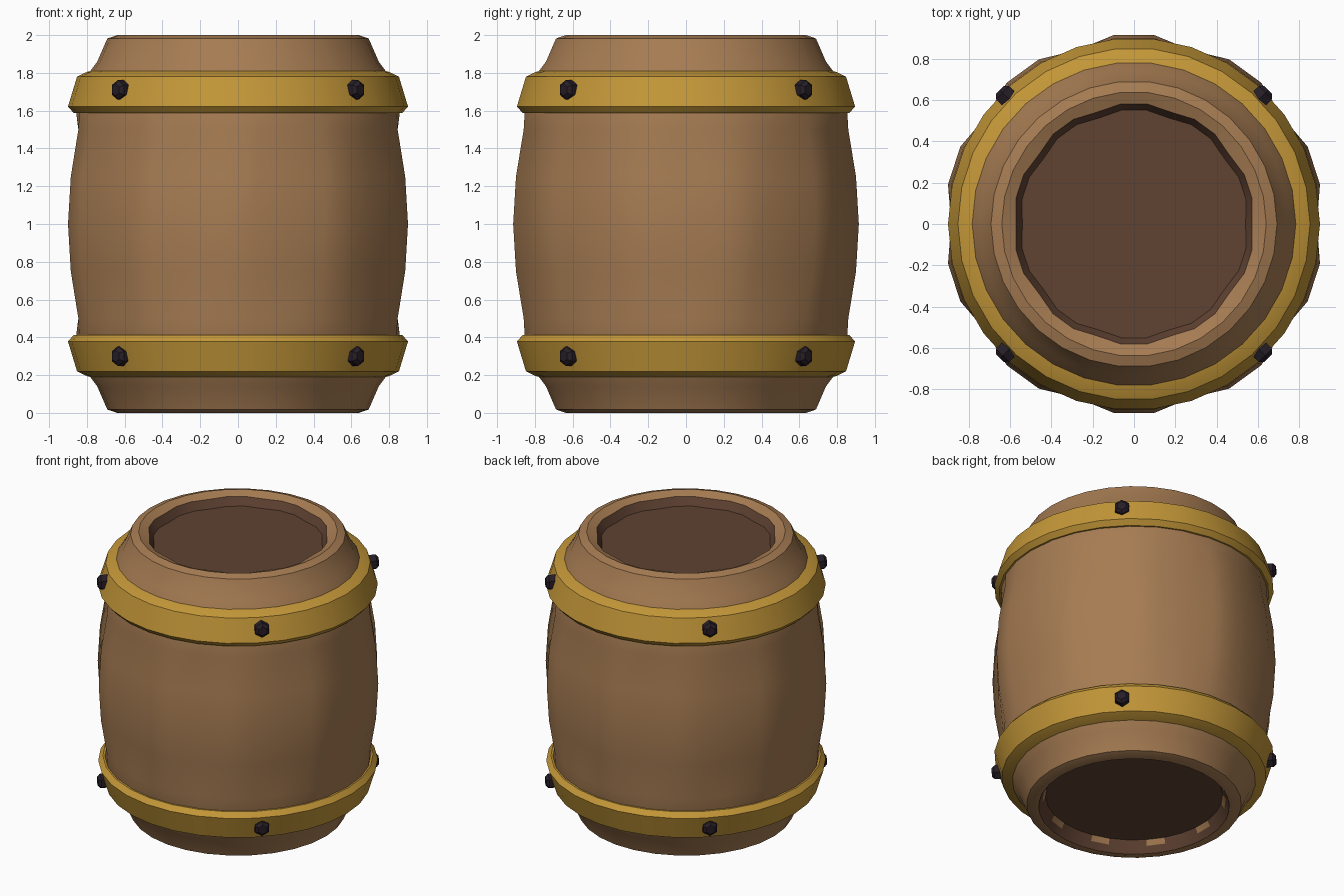
import bpy, bmesh
from math import sin, cos, radians, pi
from mathutils import Matrix, Vector

cube = bpy.data.objects.get("Cube")
if cube:
    bpy.data.objects.remove(cube, do_unlink=True)

SIDES = 30
STEP = 2 * pi / SIDES


def material(name, rgb):
    m = bpy.data.materials.new(name)
    m.use_nodes = True
    m.diffuse_color = (*rgb, 1)
    bsdf = m.node_tree.nodes["Principled BSDF"]
    bsdf.inputs["Base Color"].default_value = (*rgb, 1)
    bsdf.inputs["Roughness"].default_value = 0.8
    return m


wood = material("warm wood", (0.38, 0.20, 0.085))
dark_wood = material("dark wood", (0.115, 0.054, 0.032))
brass = material("brass yellow", (0.55, 0.31, 0.04))
iron = material("dark iron", (0.02, 0.013, 0.02))


def finish(bm, name, mats):
    mesh = bpy.data.meshes.new(name)
    bmesh.ops.remove_doubles(bm, verts=bm.verts, dist=0.0005)
    bm.to_mesh(mesh)
    bm.free()
    ob = bpy.data.objects.new(name, mesh)
    bpy.context.collection.objects.link(ob)
    for m in mats:
        mesh.materials.append(m)
    bpy.ops.object.select_all(action='DESELECT')
    ob.select_set(True)
    bpy.context.view_layer.objects.active = ob
    bpy.ops.object.shade_smooth_by_angle(angle=radians(28))
    return ob


def lathe(name, profile, mats, turn=0.0, closed=False, rule=None):
    """Spin (radius, height, seam dip) points; every third column is a seam."""
    bm = bmesh.new()
    rings = []
    for r, z, dip in profile:
        ring = []
        for k in range(SIDES):
            a = (k + turn) * STEP
            rad = r - (dip if k % 3 == 0 else 0)
            ring.append(bm.verts.new((rad * cos(a), rad * sin(a), z)))
        rings.append(ring)
    pairs = list(zip(rings, rings[1:]))
    if closed:
        pairs.append((rings[-1], rings[0]))
    for row, (lo, hi) in enumerate(pairs):
        for k in range(SIDES):
            n = (k + 1) % SIDES
            f = bm.faces.new((lo[k], lo[n], hi[n], hi[k]))
            if rule:
                f.material_index = rule(row, k)
    return finish(bm, name, mats)


# Staved body: lower half of the profile, mirrored for the upper half
half = [(0.64, 0, 0), (0.692, 0.018, 0), (0.745, 0.14, 0), (0.79, 0.2, 0),
        (0.858, 0.4, 0), (0.864, 0.5, 0.02), (0.905, 0.75, 0.03)]
body = [(0.615, 0.0, 0)] + half + [(0.92, 1, 0.035)]
body += [(r, 2 - z, d) for r, z, d in reversed(half)]
body += [(0.585, 1.975, 0.015)]
lathe("barrel_body", body, [wood])

# Sunken lids
lathe("top_lid", [(0.585, 1.975, 0.015), (0.555, 1.92, 0.015), (0, 1.92, 0)],
      [dark_wood])
lathe("bottom_lid", [(0, 0.08, 0), (0.57, 0.08, 0), (0.59, 0.045, 0), (0.617, 0, 0)],
      [dark_wood, wood], turn=-0.5,
      rule=lambda row, k: 1 if row == 1 and k % 3 == 0 else 0)

# Metal bands, mirrored about the middle
band = [(0.76, 0.185), (0.80, 0.195), (0.852, 0.22), (0.9, 0.378), (0.87, 0.412), (0.76, 0.412)]
lathe("lower_band", [(r, z, 0) for r, z in band], [brass], closed=True)
lathe("upper_band", [(r, 2 - z, 0) for r, z in reversed(band)], [brass], closed=True)

# Chunky rivets on the diagonals of both bands
for level, z in (("lower", 0.3), ("upper", 1.71)):
    for i in range(4):
        a = pi / 4 + i * pi / 2
        out = Vector((cos(a), sin(a), 0))
        place = Matrix.Translation(out * 0.875 + Vector((0, 0, z))) @ \
            out.to_track_quat('Z', 'Y').to_matrix().to_4x4()
        bm = bmesh.new()
        bmesh.ops.create_cone(bm, cap_ends=True, segments=6, radius1=0.052,
                              radius2=0.052, depth=0.085)
        rim = [e for e in bm.edges if all(v.co.z > 0 for v in e.verts)]
        bmesh.ops.bevel(bm, geom=rim, offset=0.018, segments=1, affect='EDGES')
        bm.transform(place)
        finish(bm, f"{level}_rivet_{i + 1}", [iron])
